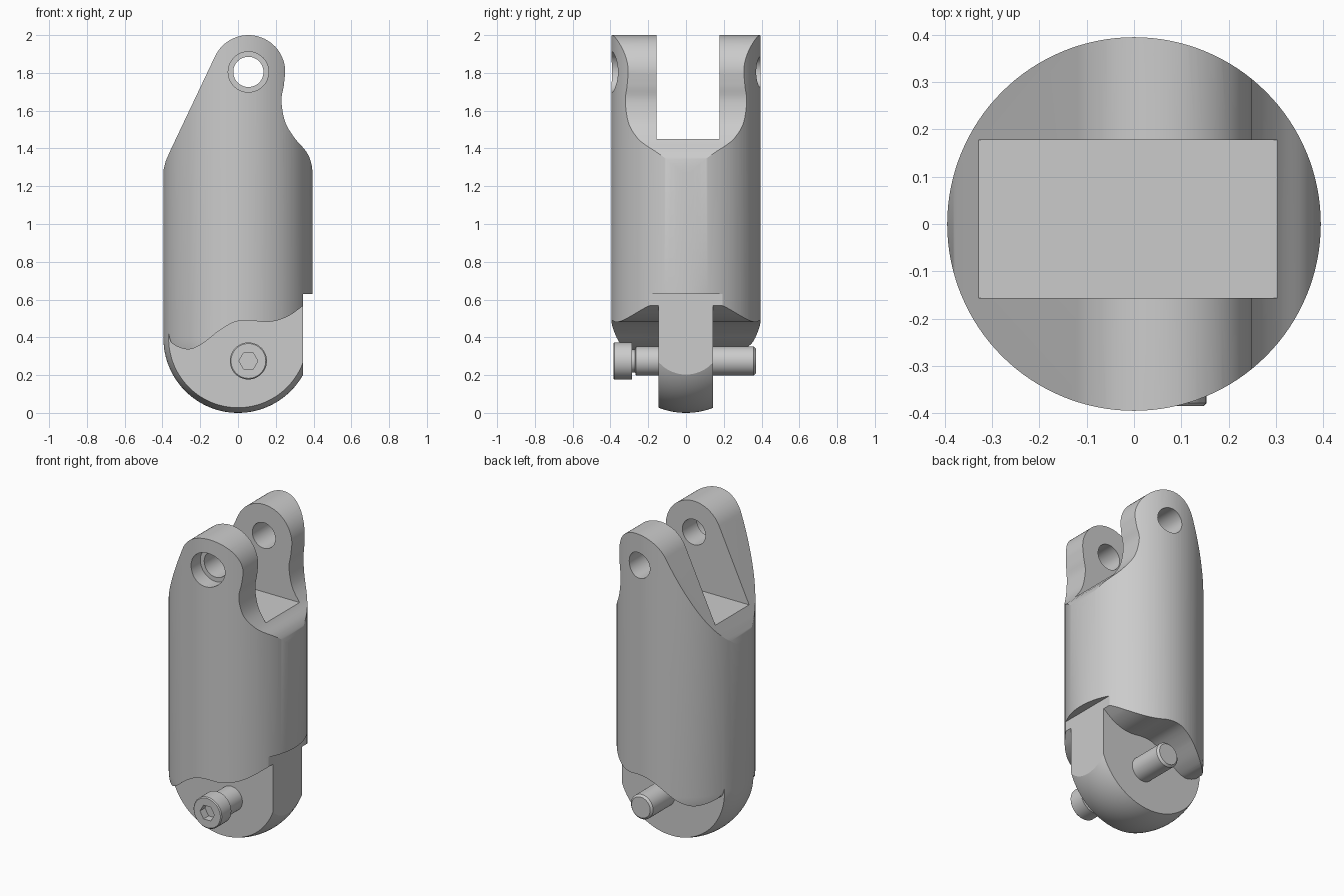
import bpy, bmesh, math
from mathutils import Matrix, Vector

cube = bpy.data.objects.get("Cube")
if cube:
    bpy.data.objects.remove(cube)

grey = bpy.data.materials.new("plain grey")
grey.use_nodes = True
grey.diffuse_color = (0.6, 0.6, 0.6, 1)
grey.node_tree.nodes["Principled BSDF"].inputs["Base Color"].default_value = grey.diffuse_color


def to_object(bm, name):
    bmesh.ops.recalc_face_normals(bm, faces=bm.faces)
    mesh = bpy.data.meshes.new(name)
    bm.to_mesh(mesh)
    bm.free()
    mesh.materials.append(grey)
    ob = bpy.data.objects.new(name, mesh)
    bpy.context.collection.objects.link(ob)
    return ob


def lathe(name, profile, steps, matrix=Matrix()):
    """Solid of revolution from (radius, height) points."""
    bm = bmesh.new()
    verts = [bm.verts.new((r, 0, h)) for r, h in profile]
    edges = [bm.edges.new(pair) for pair in zip(verts, verts[1:])]
    bmesh.ops.spin(bm, geom=verts + edges, axis=(0, 0, 1), cent=(0, 0, 0),
                   angle=math.tau, steps=steps)
    bmesh.ops.remove_doubles(bm, verts=bm.verts, dist=1e-5)
    bm.transform(matrix)
    return to_object(bm, name)


def prism(name, outline, y0, y1):
    """Outline in x and z, extruded along y."""
    bm = bmesh.new()
    face = bm.faces.new([bm.verts.new((x, y0, z)) for x, z in outline])
    new = bmesh.ops.extrude_face_region(bm, geom=[face])["geom"]
    bmesh.ops.translate(bm, vec=(0, y1 - y0, 0),
                        verts=[g for g in new if isinstance(g, bmesh.types.BMVert)])
    return to_object(bm, name)


def box(name, x0, x1, y0, y1, z0, z1):
    return prism(name, [(x0, z0), (x1, z0), (x1, z1), (x0, z1)], y0, y1)


def arc(cx, cz, r, start, end, n):
    return [(cx + r * math.cos(math.radians(start + (end - start) * i / n)),
             cz + r * math.sin(math.radians(start + (end - start) * i / n)))
            for i in range(n + 1)]


def circle(cx, cz, r, n=48):
    return arc(cx, cz, r, 0, 360, n)[:-1]


def smooth_curve(points, n=6):
    """Catmull-Rom curve through the points."""
    p = [Vector(q) for q in [points[0]] + points + [points[-1]]]
    out = []
    for a, b, c, d in zip(p, p[1:], p[2:], p[3:]):
        for i in range(n):
            t = i / n
            out.append(tuple(0.5 * (2 * b + (c - a) * t + (2 * a - 5 * b + 4 * c - d) * t * t
                                    + (3 * b - a - 3 * c + d) * t ** 3)))
    return out + [points[-1]]


def boolean(ob, cutter, operation="DIFFERENCE"):
    """Cut at once and discard the cutter."""
    mod = ob.modifiers.new("cut", "BOOLEAN")
    mod.operation, mod.solver, mod.object = operation, "EXACT", cutter
    graph = bpy.context.evaluated_depsgraph_get()
    graph.update()
    mesh = bpy.data.meshes.new_from_object(ob.evaluated_get(graph))
    ob.modifiers.clear()
    ob.data = mesh
    bpy.data.objects.remove(cutter)


def finish(ob):
    bpy.ops.object.select_all(action="DESELECT")
    ob.select_set(True)
    bpy.context.view_layer.objects.active = ob
    bpy.ops.object.shade_smooth_by_angle(angle=math.radians(25))


R = 0.395
EYE = (0.055, 1.805)
PIN = (0.055, 0.275)

# Round body with a domed bottom
dome = arc(0, R, R, -90, 0, 24)
dome[0] = (0, 0)
body = lathe("link_body", dome + [(R, 2.1), (0, 2.1)], 128)

# Shoulders and rounded eye at the top
shoulder = smooth_curve([(0.25, 1.8), (0.242, 1.73), (0.23, 1.65), (0.25, 1.54), (0.3, 1.455),
                         (0.36, 1.385), (0.387, 1.325), (0.396, 1.26)])
eye = arc(*EYE, 0.195, 154, 0, 32)
left = [(-0.5, 1.2), (-0.41, 1.2), (-0.396, 1.28), (-0.382, 1.335), (-0.36, 1.385)]
outline = left + eye[:-1] + shoulder + [(0.41, 1.2), (0.5, 1.2), (0.5, -0.1), (-0.5, -0.1)]
boolean(body, prism("cutter", outline, -0.6, 0.6), "INTERSECT")

# Fork slot, then the eye holes with a counterbore at the front
boolean(body, box("cutter", -0.6, 0.6, -0.157, 0.178, 1.45, 2.3))
boolean(body, prism("cutter", circle(*EYE, 0.08), -0.6, 0.6))
boolean(body, prism("cutter", circle(*EYE, 0.107), -0.6, -0.3))

# Wavy undercuts that leave the lower tongue
wave = smooth_curve([(-0.375, 0.46), (-0.366, 0.415), (-0.345, 0.365), (-0.265, 0.336),
                     (-0.19, 0.365), (-0.1, 0.435), (-0.02, 0.48), (0.055, 0.49),
                     (0.14, 0.481), (0.21, 0.49), (0.28, 0.52), (0.345, 0.568)])
under = [(-0.5, -0.1), (-0.5, 0.46)] + wave + [(0.5, 0.58), (0.5, -0.1)]
for y0, y1 in ((-0.6, -0.145), (0.143, 0.6)):
    boolean(body, prism("cutter", under, y0, y1))

# Flat step on the left side
boolean(body, box("cutter", 0.345, 0.6, -0.6, 0.6, -0.1, 0.63))
finish(body)

# Socket head screw through the tongue
to_front = Matrix.Translation((PIN[0], 0, PIN[1])) @ Matrix.Rotation(math.radians(90), 4, "X")
screw = lathe("socket_screw", [(0, -0.37), (0.065, -0.37), (0.077, -0.358), (0.077, 0.265),
                               (0.06, 0.27), (0.06, 0.285), (0.098, 0.285), (0.098, 0.379),
                               (0.092, 0.385), (0, 0.385)], 48, to_front)
boolean(screw, prism("cutter", circle(*PIN, 0.05, 6), -0.6, -0.335))
finish(screw)
